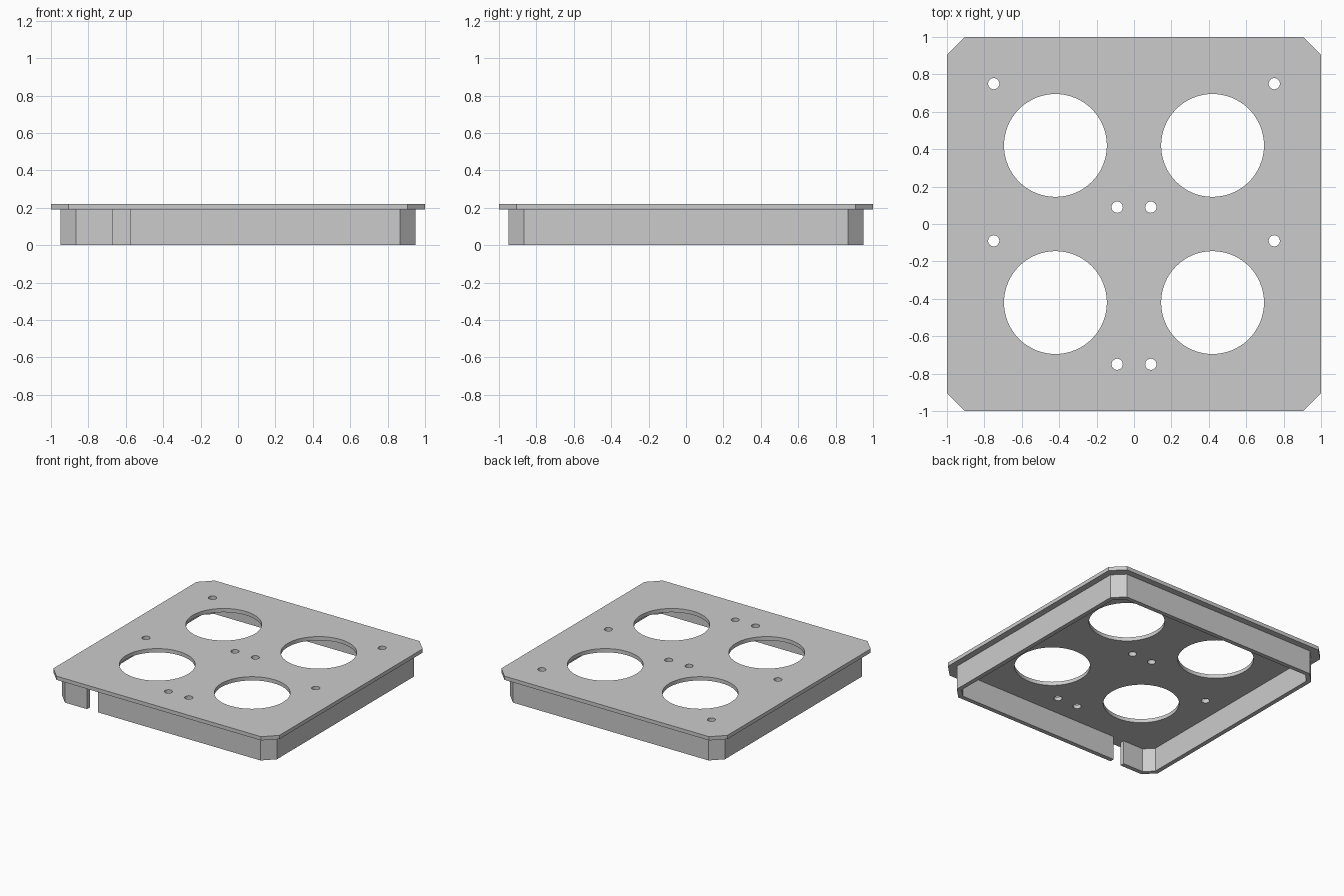
import bpy, bmesh, math

cube = bpy.data.objects.get("Cube")
if cube:
    bpy.data.objects.remove(cube, do_unlink=True)

PLATE_BOTTOM, TOP = 0.19, 0.22
WALL = 0.035

grey = bpy.data.materials.new("plain_grey")
grey.use_nodes = True
colour = (0.6, 0.6, 0.6, 1)
grey.diffuse_color = colour
grey.node_tree.nodes["Principled BSDF"].inputs["Base Color"].default_value = colour


def octagon(half, cut):
    """Square with chamfered corners, anticlockwise from the front edge's right end."""
    a, b = half, half - cut
    return [(b, -a), (a, -b), (a, b), (b, a), (-b, a), (-a, b), (-a, -b), (-b, -a)]


def circle(cx, cy, r, n):
    return [(cx + r * math.cos(math.tau * i / n), cy + r * math.sin(math.tau * i / n))
            for i in range(n)]


def extruded(name, loops, z0, z1):
    """Fill flat outlines (inner loops become holes) and extrude them upward."""
    curve = bpy.data.curves.new(name, 'CURVE')
    curve.dimensions = '2D'
    curve.fill_mode = 'BOTH'
    curve.extrude = (z1 - z0) / 2
    for pts in loops:
        spline = curve.splines.new('POLY')
        spline.points.add(len(pts) - 1)
        for p, (x, y) in zip(spline.points, pts):
            p.co = (x, y, 0, 1)
        spline.use_cyclic_u = True
    temp = bpy.data.objects.new(name + "_outline", curve)
    bpy.context.collection.objects.link(temp)
    bpy.context.view_layer.update()
    deps = bpy.context.evaluated_depsgraph_get()
    mesh = bpy.data.meshes.new_from_object(temp.evaluated_get(deps))
    bpy.data.objects.remove(temp, do_unlink=True)

    # Weld caps to sides and move to height
    bm = bmesh.new()
    bm.from_mesh(mesh)
    bmesh.ops.remove_doubles(bm, verts=bm.verts, dist=0.0001)
    bmesh.ops.translate(bm, verts=bm.verts, vec=(0, 0, (z0 + z1) / 2))
    bmesh.ops.dissolve_limit(bm, angle_limit=0.001, verts=bm.verts, edges=bm.edges)
    bmesh.ops.recalc_face_normals(bm, faces=bm.faces)
    bm.to_mesh(mesh)
    bm.free()
    mesh.materials.clear()
    mesh.materials.append(grey)
    obj = bpy.data.objects.new(name, mesh)
    bpy.context.collection.objects.link(obj)
    bpy.ops.object.select_all(action='DESELECT')
    obj.select_set(True)
    bpy.context.view_layer.objects.active = obj
    bpy.ops.object.shade_smooth_by_angle(angle=math.radians(30))
    return obj


# Top plate: four large openings, each with two screw holes on a diagonal
loops = [octagon(1, 0.095)]
for sx in (-1, 1):
    for sy in (-1, 1):
        cx, cy = sx * 0.42, sy * 0.42
        loops.append(circle(cx, cy, 0.275, 64))
        for d in (-0.33, 0.33):
            loops.append(circle(cx + sx * d, cy + d, 0.03, 24))
extruded("top_plate", loops, PLATE_BOTTOM, TOP)

# Skirt wall: one chamfered ring, open at a slot in the front
slot_left, slot_right = -0.67, -0.575
half = 0.95
inner = half - WALL
inner_cut = 0.085 - WALL * (2 - math.sqrt(2))
ring = [(slot_right, -half), *octagon(half, 0.085), (slot_left, -half),
        (slot_left, -inner), *reversed(octagon(inner, inner_cut)), (slot_right, -inner)]
extruded("skirt_wall", [ring], 0, PLATE_BOTTOM)
